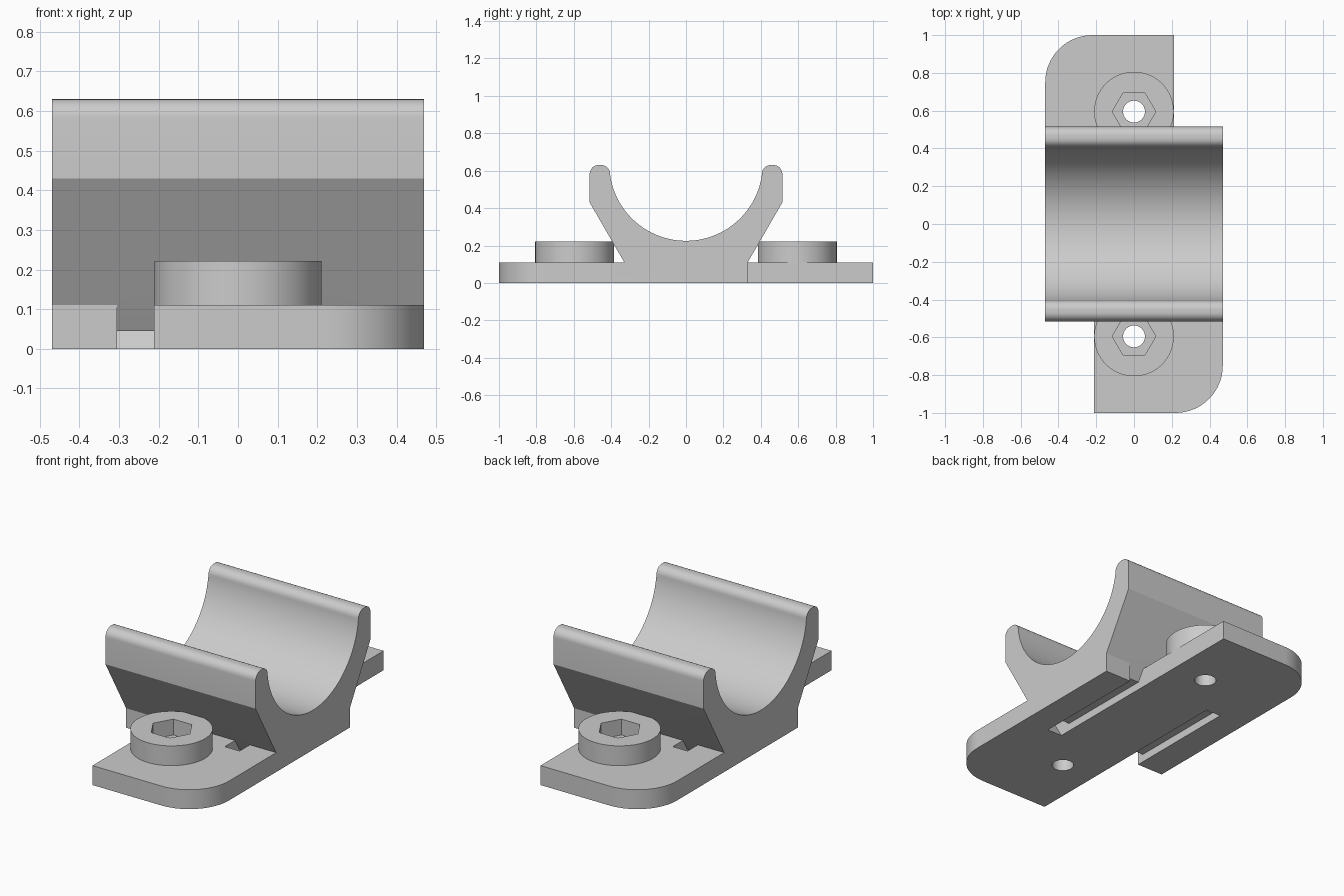
import bpy, bmesh, math

if "Cube" in bpy.data.objects:
    bpy.data.objects.remove(bpy.data.objects["Cube"])

grey = bpy.data.materials.new("light_grey")
grey.diffuse_color = (0.6, 0.6, 0.6, 1)
grey.use_nodes = True
grey.node_tree.nodes["Principled BSDF"].inputs["Base Color"].default_value = grey.diffuse_color


def prism(name, pts, to3d, offset):
    """Extrude a closed 2D profile by a vector."""
    bm = bmesh.new()
    face = bm.faces.new([bm.verts.new(to3d(*p)) for p in pts])
    geom = bmesh.ops.extrude_face_region(bm, geom=[face])["geom"]
    bmesh.ops.translate(bm, vec=offset, verts=[g for g in geom if isinstance(g, bmesh.types.BMVert)])
    bmesh.ops.recalc_face_normals(bm, faces=bm.faces)
    mesh = bpy.data.meshes.new(name)
    bm.to_mesh(mesh)
    bm.free()
    mesh.materials.append(grey)
    obj = bpy.data.objects.new(name, mesh)
    bpy.context.collection.objects.link(obj)
    return obj


def upright(name, pts, z0, z1):
    return prism(name, pts, lambda x, y: (x, y, z0), (0, 0, z1 - z0))


def along_x(name, pts, x0, x1):
    return prism(name, pts, lambda y, z: (x0, y, z), (x1 - x0, 0, 0))


def arc(cx, cy, r, a0, a1, n):
    return [(cx + r * math.cos(math.radians(a0 + (a1 - a0) * i / n)),
             cy + r * math.sin(math.radians(a0 + (a1 - a0) * i / n))) for i in range(n + 1)]


def ring(cx, cy, r, n):
    return arc(cx, cy, r, 0, 360, n)[:-1]


def combine(target, tool, operation):
    mod = target.modifiers.new(operation, 'BOOLEAN')
    mod.operation, mod.solver, mod.object = operation, 'EXACT', tool
    bpy.context.view_layer.objects.active = target
    bpy.ops.object.modifier_apply(modifier=mod.name)
    bpy.data.objects.remove(tool)


T, BOSS = 0.11, 0.222          # plate top, boss top
W, TAB, SH = 0.47, 0.212, 0.33  # half width, tab edge, shoulder

# Base plate: half outline, repeated by a half turn
half = [(-W, -SH), (-TAB, -SH), (-TAB, -1)] + arc(W - 0.25, -0.75, 0.25, -90, 0, 16)
clamp = upright("pipe_clamp", half + [(-x, -y) for x, y in half], 0, T)

# Cradle: one side of the section, mirrored; foot sinks into the plate
side = [(SH - 0.04, 0.05), (SH, T), (0.515, 0.43)]
side += arc(0.468, 0.583, 0.047, 0, 90, 8) + arc(0.453, 0.583, 0.047, 90, 180, 8)
bowl = arc(0, 0.635, 0.41, -10, -170, 48)
section = side + bowl + [(-y, z) for y, z in reversed(side)]
combine(clamp, along_x("cradle", section, -W, W), 'UNION')

# Round screw bosses
for s in (-1, 1):
    combine(clamp, upright("boss", ring(0, 0.595 * s, 0.211, 64), 0.05, BOSS), 'UNION')

# Hexagonal nut pockets and screw holes
for s in (-1, 1):
    combine(clamp, upright("nut_pocket", ring(0, 0.595 * s, 0.115, 6), BOSS - 0.09, 0.3), 'DIFFERENCE')
    combine(clamp, upright("screw_hole", ring(0, 0.595 * s, 0.058, 32), -0.1, 0.3), 'DIFFERENCE')

# Strap channels under the base, ramping up beside the cradle
strap = [(0.29, 0.045), (SH, T), (0.34, 0.125), (0.43, 0.125), (0.355, 0), (0.343, -0.02)]
channel = strap + [(-y, z) for y, z in reversed(strap)]
for x0, x1 in ((-0.305, -TAB), (TAB, 0.305)):
    combine(clamp, along_x("strap_channel", channel, x0, x1), 'DIFFERENCE')

clamp.select_set(True)
bpy.context.view_layer.objects.active = clamp
bpy.ops.object.shade_smooth_by_angle(angle=math.radians(30))
